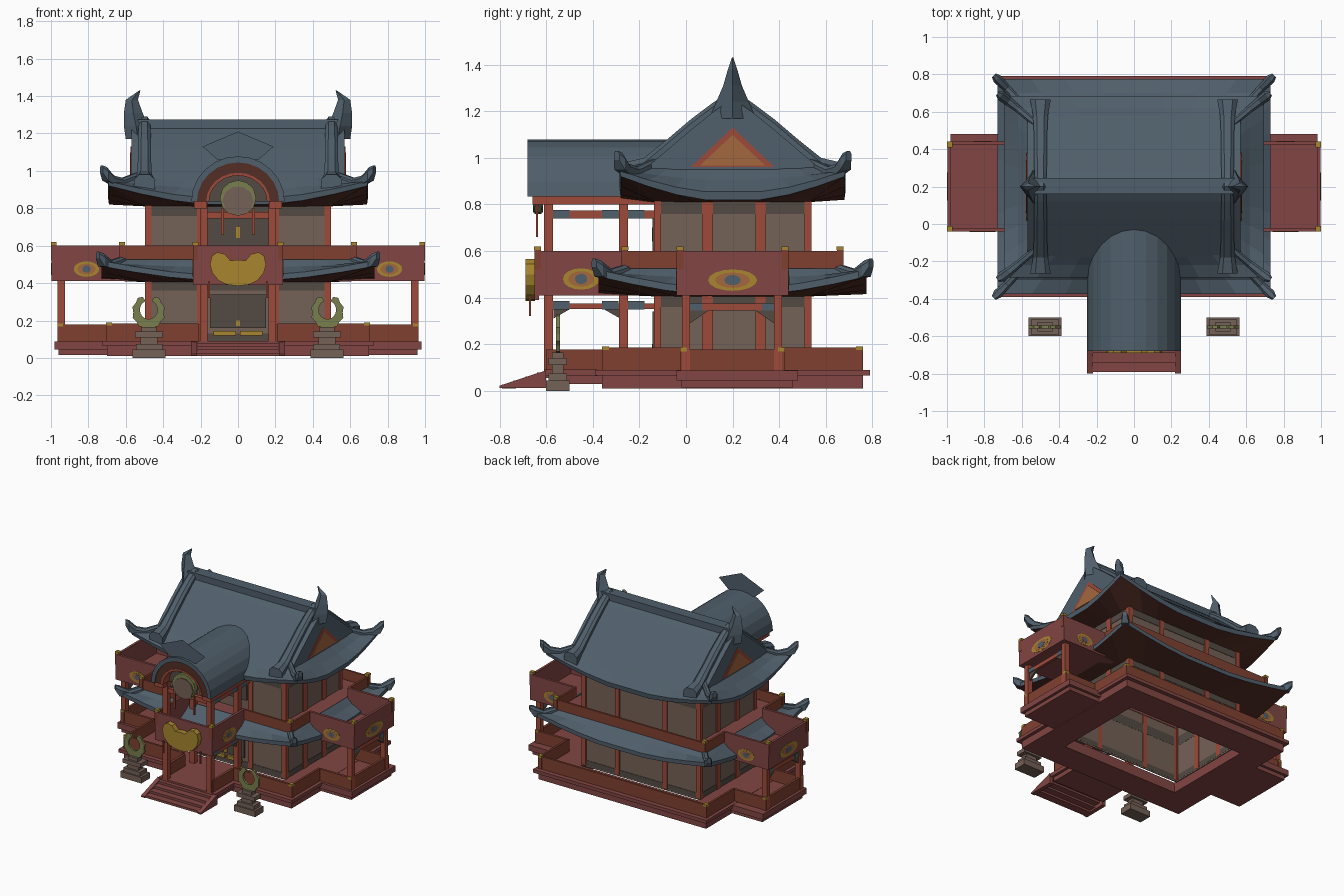
import bpy, bmesh, math
from mathutils import Vector

if "Cube" in bpy.data.objects:
    bpy.data.objects.remove(bpy.data.objects["Cube"])

CY = 0.2  # the hall is centred on this y


def mat(name, r, g, b):
    m = bpy.data.materials.new(name)
    m.diffuse_color = [((c / 255 + 0.055) / 1.055) ** 2.4 for c in (r, g, b)] + [1]
    m.use_nodes = True
    m.node_tree.nodes["Principled BSDF"].inputs["Base Color"].default_value = m.diffuse_color
    return m


SLATE = mat("slate_blue", 80, 95, 107)
DARK = mat("dark_eave_brown", 84, 46, 38)
RED = mat("vermilion_wood", 158, 74, 57)
PANEL = mat("dull_red_panel", 130, 70, 67)
RAIL = mat("rail_brown", 128, 64, 48)
WALL = mat("wall_brown", 116, 97, 87)
SHADE = mat("dark_wall", 84, 75, 68)
GOLD = mat("gold", 168, 134, 48)
OLIVE = mat("bronze_green", 122, 126, 78)
ORANGE = mat("gable_orange", 164, 104, 62)


def finish(name, bm, *mats):
    bmesh.ops.recalc_face_normals(bm, faces=bm.faces)
    me = bpy.data.meshes.new(name)
    bm.to_mesh(me)
    bm.free()
    for m in mats:
        me.materials.append(m)
    bpy.context.collection.objects.link(bpy.data.objects.new(name, me))


def flip(b):
    return (-b[1], -b[0]) + tuple(b[2:])


def boxes(name, m, items, mx=False):
    bm = bmesh.new()
    for b in list(items) + ([flip(b) for b in items] if mx else []):
        vs = bmesh.ops.create_cube(bm, size=1)["verts"]
        for v in vs:
            v.co = Vector([(b[2 * i] + b[2 * i + 1]) / 2 + v.co[i] * (b[2 * i + 1] - b[2 * i]) for i in range(3)])
    finish(name, bm, m)


def prism(name, m, pts, axis, a, b, mx=False):
    """Extrude an outline: axis 'y' takes (x, z) points, axis 'x' takes (y, z)."""
    bm = bmesh.new()
    for s in ((1, -1) if mx else (1,)):
        ends = []
        for d in (a, b):
            ends.append([bm.verts.new((s * p, d, z) if axis == "y" else (s * d, p, z)) for p, z in pts])
        bm.faces.new(ends[0])
        bm.faces.new(ends[1])
        for i in range(len(pts)):
            j = (i + 1) % len(pts)
            bm.faces.new((ends[0][i], ends[0][j], ends[1][j], ends[1][i]))
    finish(name, bm, m)


def arc(cx, cz, a, b, t0=0, t1=360, n=16):
    k = n if t1 - t0 >= 360 else n - 1
    return [(cx + a * math.cos(math.radians(t0 + (t1 - t0) * i / k)),
             cz + b * math.sin(math.radians(t0 + (t1 - t0) * i / k))) for i in range(n)]


def frame(hx, hy, z0, z1, t):
    """Four boxes forming a hollow rectangle around the hall."""
    y0, y1 = CY - hy, CY + hy
    return [(-hx, hx, y0, y0 + t, z0, z1), (-hx, hx, y1 - t, y1, z0, z1),
            (-hx, -hx + t, y0 + t, y1 - t, z0, z1), (hx - t, hx, y0 + t, y1 - t, z0, z1)]


def skirt(name, rings, dark_from, n=8):
    """Hipped roof from rectangular rings (half x, half y, z, corner lift)."""
    bm = bmesh.new()
    loops = []
    for hx, hy, z, lift in rings:
        loop = []
        for side in range(4):
            for i in range(n):
                t = 2 * i / n - 1
                x, y = [(t * hx, -hy), (hx, t * hy), (-t * hx, hy), (-hx, -t * hy)][side]
                loop.append(bm.verts.new((x, CY + y, z + lift * max(0, (abs(t) - .25) / .75) ** 1.4)))
        loops.append(loop)
    for k in range(len(loops) - 1):
        for i in range(4 * n):
            j = (i + 1) % (4 * n)
            f = bm.faces.new((loops[k][i], loops[k][j], loops[k + 1][j], loops[k + 1][i]))
            f.material_index = int(k >= dark_from)
    finish(name, bm, SLATE, DARK)


def ridges(name, path):
    """Tapered ridge along (x, y, z, half width, half height), one in each quarter."""
    bm = bmesh.new()
    for sx in (1, -1):
        for sy in (1, -1):
            rows = []
            for k, (x, y, z, w, h) in enumerate(path):
                p, q = path[max(k - 1, 0)], path[min(k + 1, len(path) - 1)]
                d = Vector((q[0] - p[0], q[1] - p[1])).normalized()
                rows.append([bm.verts.new((sx * (x - d.y * a * w), CY + sy * (y + d.x * a * w - CY), z + c * h))
                             for a, c in ((-1, -1), (-1, .4), (-.5, 1), (.5, 1), (1, .4), (1, -1))])
            for r, s in zip(rows, rows[1:]):
                for i in range(6):
                    bm.faces.new((r[i], r[(i + 1) % 6], s[(i + 1) % 6], s[i]))
            bm.faces.new(rows[0])
            bm.faces.new(rows[-1])
    finish(name, bm, SLATE)


# Timber base with side wings and porch floor
boxes("base_body", PANEL, frame(.7, .56, .01, .066, .21) +
      [(-.22, .22, -.59, -.36, .03, .066), (.68, .96, -.02, .46, .015, .066), (-.96, -.68, -.02, .46, .015, .066)])
boxes("base_lip", PANEL, frame(.725, .59, .065, .09, .235) +
      [(-.24, .24, -.61, -.38, .063, .091), (.7, .98, -.04, .48, .045, .088), (-.98, -.7, -.04, .48, .045, .088)])
# Front steps
prism("stair_cheeks", PANEL, [(-.8, .012), (-.6, .012), (-.6, .088), (-.8, .022)], "x", .22, .25, True)
boxes("stair_treads", PANEL, [(-.22, .22, -.79 + i * .05, -.73 + i * .05, .01 + i * .015, .027 + i * .017) for i in range(4)])

# Hall walls, hollow below, with dark bands and red pillars
boxes("hall_walls", WALL, frame(.49, .33, .08, .84, .006))
boxes("wall_dark_bands", SHADE, frame(.493, .333, .36, .43, .01) + frame(.493, .333, .76, .83, .01)
      + frame(.493, .333, .09, .13, .01))
cols = [(x - .018, x + .018, y - .008, y + .008, .09, .83) for x in (-.48, -.2, .2, .48) for y in (-.13, .53)]
cols += [(x - .008, x + .008, y - w, y + w, .09, .83) for x in (-.49, .49)
         for y, w in ((-.122, .014), (.092, .024), (.32, .022), (.522, .014))]
boxes("wall_pillars", RED, cols)
boxes("doors", SHADE, [(-.15, .15, -.143, -.13, .16, .34), (-.17, .17, -.143, -.13, .6, .76)])
boxes("door_fittings", GOLD, [(-.13, -.01, -.147, -.13, .12, .145), (.01, .13, -.147, -.13, .12, .145),
                              (-.012, .012, -.147, -.14, .17, .2), (-.012, .012, -.147, -.14, .64, .7)])


# Railings: right half of the hall outline, then wing and porch outline
def rails(hx, hy, z0, z1, px, wy0, wy1):
    y0, y1, t = CY - hy, CY + hy, .015
    return [(px, hx, y0, y0 + t, z0, z1), (0, hx, y1 - t, y1, z0, z1),
            (hx - t, hx, y0, wy0, z0, z1), (hx - t, hx, wy1, y1, z0, z1)]


def wings(hx, wx, wy0, wy1, px, py, y0, z0, z1):
    t = .018
    return [(hx, wx, wy0, wy0 + t, z0, z1), (hx, wx, wy1 - t, wy1, z0, z1), (wx - t, wx, wy0, wy1, z0, z1),
            (px - t, px, py, y0, z0, z1)]


boxes("lower_railing", RAIL, rails(.7, .555, .09, .185, .21, -.02, .42) +
      wings(.69, .96, -.02, .42, .21, -.6, -.355, .085, .178), True)
boxes("upper_railing", RAIL, rails(.63, .47, .525, .6, .22, -.04, .44), True)
boxes("balcony_panels", PANEL, wings(.62, .996, -.04, .44, .24, -.65, -.26, .41, .6) + [(0, .24, -.65, -.632, .39, .6)], True)
boxes("balcony_floors", PANEL, [(.5, .99, -.03, .43, .41, .435), (0, .23, -.64, -.13, .41, .435)], True)
boxes("upper_deck", PANEL, frame(.62, .46, .5, .522, .14))
posts = [(.985, -.025, .62), (.985, .425, .62), (.227, -.637, .62), (.62, -.262, .62), (.62, .662, .62),
         (.69, -.345, .19), (.69, .745, .19), (.95, -.01, .185), (.95, .41, .185)]
boxes("rail_posts", RAIL, [(x - .014, x + .014, y - .014, y + .014, z - .1, z - .015) for x, y, z in posts], True)
boxes("post_caps", GOLD, [(x - .015, x + .015, y - .015, y + .015, z - .016, z) for x, y, z in posts], True)

# Columns and beams carrying porch and wings
boxes("porch_columns", RED, [(.163, .203, y - .02, y + .02, .08, .83) for y in (-.59, -.268)], True)
boxes("wing_posts", RED, [(.925, .965, y - .018, y + .018, .08, .42) for y in (0, .395)], True)
boxes("beams", RED, [(.17, .196, -.59, -.13, .74, .775), (.17, .196, -.59, -.13, .35, .375),
                     (.935, .955, 0, .395, .345, .375), (0, .18, -.6, -.575, .745, .78)], True)
boxes("beam_end_paint", SLATE, [(.168, .198, y, y + .07, z, z + .037) for z in (.349, .739) for y in (-.57, -.36, -.248)]
      + [(.933, .957, y, y + .05, .344, .376) for y in (.018, .327)], True)
for i, y in enumerate((.018, .377)):
    s = 1 - 2 * i
    prism("wing_bracket_%d" % i, SHADE, [(y, .345), (y + s * .08, .345), (y, .29)], "x", .938, .952, True)
    prism("porch_bracket_%d" % i, SHADE, [(y * .8 - .584, .35), (y * .8 - .584 + s * .07, .35), (y * .8 - .584, .31)],
          "x", .176, .19, True)

# Lower skirt roof
skirt("lower_roof", [(.615, .455, .53, 0), (.66, .5, .485, .02), (.73, .575, .445, .075), (.73, .575, .415, .075),
                     (.49, .33, .405, 0)], 3)
ridges("lower_corner_ridges", [(.61, -.25, .525, .02, .02), (.68, -.325, .5, .02, .022),
                               (.73, -.375, .525, .026, .035), (.75, -.395, .55, .014, .018)])

# Upper hip-and-gable roof
skirt("upper_roof_skirt", [(.55, .36, .965, 0), (.62, .42, .905, .035), (.695, .485, .855, .09), (.69, .48, .82, .1),
                           (.49, .33, .81, 0)], 3)
slope = [(-.18, .95), (-.08, 1.035), (.02, 1.12), (.12, 1.2), (.2, 1.255)]
prism("upper_gable_roof", SLATE, slope + [(2 * CY - y, z) for y, z in slope[-2::-1]], "x", -.57, .57)
prism("gable_frame", RED, [(.02, .96), (.38, .96), (.2, 1.13)], "x", .565, .574, True)
prism("gable_infill", ORANGE, [(.06, .967), (.34, .967), (.2, 1.098)], "x", .57, .578, True)
boxes("main_ridge", SLATE, [(-.55, .55, .16, .245, 1.19, 1.275)])
ridges("gable_ridges", [(.5, .2, 1.26, .03, .03), (.5, .12, 1.21, .033, .03), (.5, .02, 1.135, .035, .03),
                        (.5, -.08, 1.05, .035, .03), (.5, -.18, .965, .04, .035), (.5, -.265, .94, .055, .04)])
ridges("upper_corner_ridges", [(.53, -.14, .975, .018, .02), (.62, -.215, .94, .02, .022), (.67, -.255, .95, .024, .025),
                               (.71, -.285, .985, .028, .036), (.73, -.298, 1.01, .014, .02)])

# Horned ridge-end finials
bm = bmesh.new()
for s in (1, -1):
    prev = None
    for x0, x1, hy, z in ((.47, .6, .1, 1.17), (.48, .61, .07, 1.24), (.51, .61, .04, 1.31),
                          (.535, .6, .02, 1.38), (.522, .528, .003, 1.43)):
        r = [bm.verts.new((s * x, CY + y, z)) for x, y in
             ((x0, 0), ((x0 + x1) / 2, -hy), (x1, 0), ((x0 + x1) / 2, hy))]
        for i in range(4 if prev else 0):
            bm.faces.new((prev[i], prev[(i + 1) % 4], r[(i + 1) % 4], r[i]))
        prev = r
    bm.faces.new(prev)
finish("ridge_finials", bm, SLATE)


# Arched porch roof, its trim and crest
def arch(a, b, c, d):
    return arc(0, .835, a, b, 0, 180, 13) + arc(0, .835, c, d, 0, 180, 13)[::-1]


prism("porch_barrel_roof", SLATE, arch(.25, .243, .22, .21), "y", -.68, .06)
prism("porch_arch_trim", DARK, arch(.22, .212, .165, .15), "y", -.672, .0)
prism("porch_arch_rib", RED, arch(.17, .155, .155, .14), "y", -.676, -.58)
prism("porch_tympanum", SHADE, arc(0, .835, .16, .14, 0, 180, 13), "y", -.6, -.585)
boxes("porch_eave_beams", RED, [(.165, .235, -.66, -.13, .8, .84)], True)
prism("porch_crest", SLATE, [(-.19, 1.13), (0, 1.21), (.19, 1.13), (.11, 1.06), (-.11, 1.06)], "y", -.6615, -.661)
prism("medallion", OLIVE, arc(0, .855, .097, .095, 0, 360, 12), "y", -.65, -.62)
prism("medallion_centre", WALL, arc(0, .84, .083, .078, 0, 360, 10), "y", -.656, -.614)
boxes("hanging_tassels", RED, [(.075, .09, -.645, -.635, .66, .8), (.15, .16, -.675, -.665, .32, .41)], True)

# Painted and carved emblems
mask = [(0, .525), (.04, .52), (.07, .555), (.11, .565), (.14, .545), (.15, .5), (.138, .455), (.105, .415),
        (.06, .392), (0, .385)]
prism("porch_mask", GOLD, mask + [(-x, z) for x, z in mask[-2:0:-1]], "y", -.69, -.648)
for nm, m, a, b, e in (("emblem_ring", GOLD, .105, .046, .002), ("emblem_core", ORANGE, .075, .033, .003),
                       ("emblem_heart", SLATE, .035, .022, .004)):
    prism("wing_end_" + nm, m, arc(CY, .475, a, b), "x", .99, .996 + e, True)
    prism("porch_side_" + nm, m, arc(-.45, .48, a * .75, b), "x", .23, .24 + e, True)
    prism("wing_front_" + nm, m, arc(.81, .475, a * .65, b * .9), "y", -.03, -.04 - e, True)
    prism("wing_back_" + nm, m, arc(.81, .475, a * .65, b * .9), "y", .43, .44 + e, True)

# Pedestals with crescent statues beside the steps
boxes("statue_pedestals", WALL, [(.475 - w, .475 + w, -.55 - d, -.55 + d, z0, z1) for w, d, z0, z1 in
      ((.088, .05, 0, .045), (.07, .04, .045, .075), (.045, .025, .075, .11), (.075, .04, .11, .14), (.04, .025, .14, .165))], True)
outer = [(.478 + (x - .478) * k, .247 + (z - .247) * k) for i, (x, z) in enumerate(arc(.478, .247, .085, .09, 112, 428, 19))
         for k in ((1.06,) if i % 2 else (.96,))]
prism("crescent_statues", OLIVE, outer + arc(.478, .257, .047, .05, 112, 428, 15)[::-1], "y", -.558, -.542, True)
